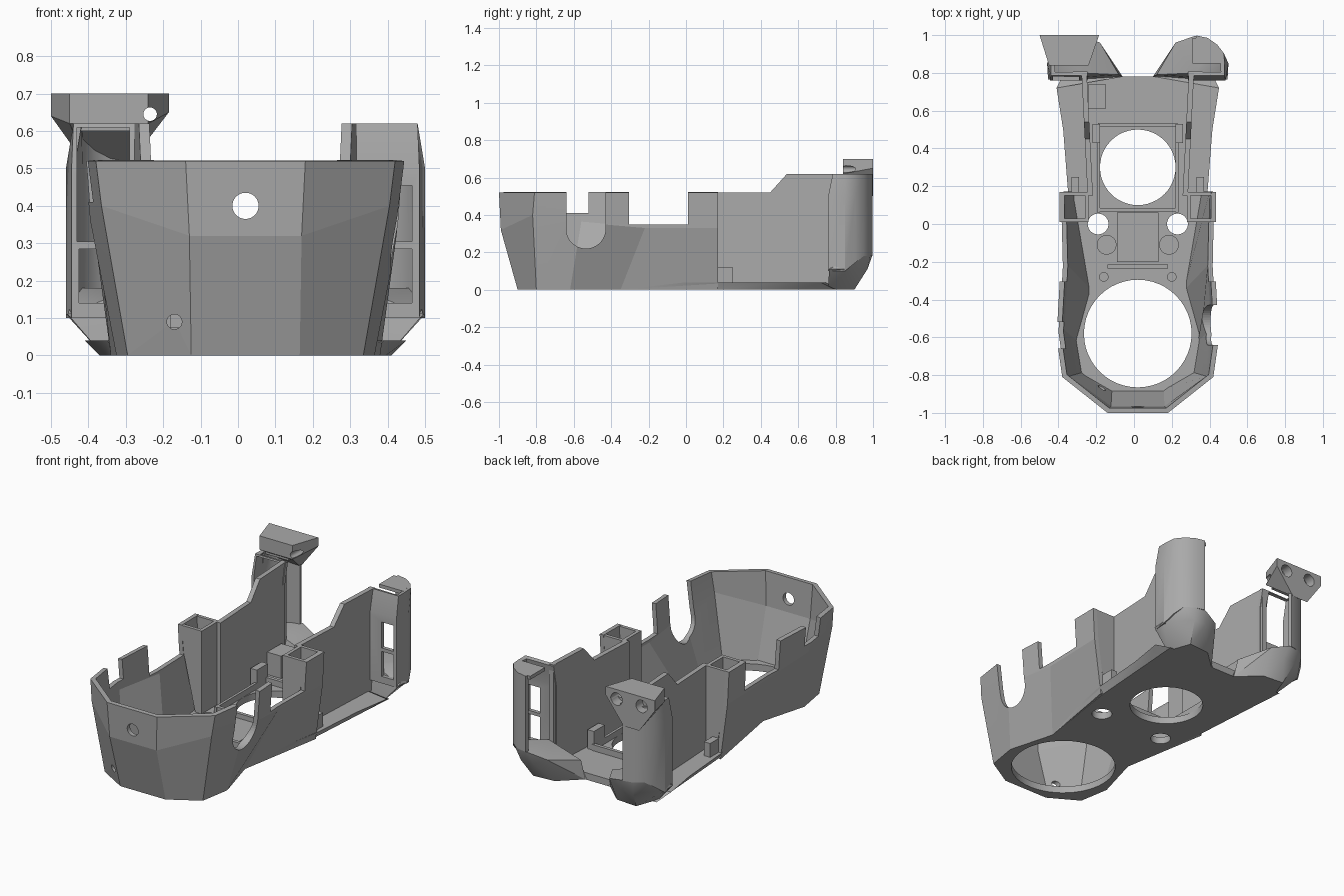
import bpy, bmesh, math
from mathutils import Vector

cube = bpy.data.objects.get("Cube")
if cube:
    bpy.data.objects.remove(cube)

CX = 0.02      # mid plane of the body
RIM = 0.52     # height of the front cup
grey = bpy.data.materials.new("matte grey")
grey.use_nodes = True
grey.diffuse_color = (0.4, 0.4, 0.4, 1)
grey.node_tree.nodes["Principled BSDF"].inputs["Base Color"].default_value = (0.4, 0.4, 0.4, 1)
parts = []


def add(name, bm, keep=True):
    me = bpy.data.meshes.new(name)
    bm.to_mesh(me)
    bm.free()
    ob = bpy.data.objects.new(name, me)
    bpy.context.collection.objects.link(ob)
    me.materials.append(grey)
    if keep:
        parts.append(ob)
    else:
        ob.hide_render = True
    return ob


def hull(name, pts, keep=True):
    bm = bmesh.new()
    for p in pts:
        bm.verts.new(p)
    bmesh.ops.convex_hull(bm, input=bm.verts)
    bmesh.ops.recalc_face_normals(bm, faces=bm.faces)
    return add(name, bm, keep)


def box(name, x0, x1, y0, y1, z0, z1, keep=True):
    return hull(name, [(x, y, z) for x in (x0, x1) for y in (y0, y1) for z in (z0, z1)], keep)


def side_box(name, s, x0, x1, *rest, keep=True):
    return box(name, CX + s * x0, CX + s * x1, *rest, keep=keep)


def cylinder(name, centre, r, depth, axis="Z", keep=False):
    bm = bmesh.new()
    bmesh.ops.create_cone(bm, cap_ends=True, segments=48, radius1=r, radius2=r, depth=depth)
    turn = Vector((0, 0, 1)).rotation_difference(
        Vector([float(a == axis) for a in "XYZ"])).to_matrix()
    bmesh.ops.rotate(bm, matrix=turn, verts=bm.verts)
    bmesh.ops.translate(bm, vec=centre, verts=bm.verts)
    return add(name, bm, keep)


def loft(name, rings, closed=False):
    """Join matching rings of points; a closed loft gets end caps."""
    bm = bmesh.new()
    rows = [[bm.verts.new(p) for p in ring] for ring in rings]
    n = len(rows[0])
    for a, b in zip(rows, rows[1:]):
        for i in range(n if closed else n - 1):
            j = (i + 1) % n
            bm.faces.new((a[i], a[j], b[j], b[i]))
    if closed:
        bm.faces.new(rows[0][::-1])
        bm.faces.new(rows[-1])
        bmesh.ops.recalc_face_normals(bm, faces=bm.faces)
    return add(name, bm)


def bake(ob):
    bpy.context.view_layer.update()
    deps = bpy.context.evaluated_depsgraph_get()
    me = bpy.data.meshes.new_from_object(ob.evaluated_get(deps))
    ob.modifiers.clear()
    ob.data = me


def thicken(ob, t):
    m = ob.modifiers.new("wall", "SOLIDIFY")
    m.thickness, m.offset, m.use_even_offset = t, -1, True
    bake(ob)


def cut(ob, cutters):
    for c in cutters:
        m = ob.modifiers.new("cut", "BOOLEAN")
        m.operation, m.solver, m.object = "DIFFERENCE", "EXACT", c
        bake(ob)
        bpy.data.objects.remove(c)


def both(half, heights):
    """Mirror a front-to-back half outline into a left-right ring."""
    pts = [(x, y, z) for (x, y), z in zip(half, heights)]
    return [(CX - x, y, z) for x, y, z in reversed(pts)] + [(CX + x, y, z) for x, y, z in pts]


# Faceted front cup, open at the back
foot = [(.145, -.9), (.315, -.8), (.345, -.62), (.27, -.35), (.36, .17)]
waist = [(.15, -.99), (.385, -.82), (.415, -.56), (.395, -.22), (.405, .17)]
rim = [(.16, -1), (.40, -.81), (.43, -.6), (.41, -.25), (.415, .17)]
cup = loft("front_cup", [both(foot, [0] * 5), both(waist, (.32, .4, .36, .33, .33)), both(rim, [RIM] * 5)])
thicken(cup, .026)
cutters = [cylinder("front_hole", (CX, -.95, .4), .035, .3, "Y"),
           cylinder("drain_hole", (-.17, -.85, .09), .02, .3, "Y"),
           side_box("left_slot", 1, .2, .6, -.64, -.43, .325, .7, keep=False),
           cylinder("left_slot_round", (CX + .4, -.535, .325), .105, .4, "X"),
           side_box("right_notch", -1, .2, .6, -.66, -.52, .41, .7, keep=False)]
cutters += [side_box("side_notch", s, .2, .6, -.305, .01, .35, .7, keep=False) for s in (-1, 1)]
cut(cup, cutters)

# Floor plate with openings
floor_low = foot[:4] + [(.345, .17), (.375, .6), (.39, .8), (.07, .78)]
floor_top = foot[:4] + [(.37, .18), (.395, .5), (.43, .72), (.09, .78)]
floor = loft("floor_plate", [both(floor_low, [0] * 8), both(floor_top, [.04] * 8)], True)
cut(floor, [cylinder("large_opening", (CX, -.58, 0), .285, .3),
            cylinder("rear_opening", (CX, .3, 0), .2, .3)]
    + [cylinder("screw_hole", (CX + s * .21, 0, 0), .055, .3) for s in (-1, 1)])

# Raised frame around the rear opening
for y in (.065, .515):
    box("frame_bar", CX - .21, CX + .21, y, y + .02, .035, .075)
box("cross_rib", CX - .16, CX + .16, -.235, -.215, .035, .075)
box("mid_pad", CX - .11, CX + .11, -.2, .06, .035, .05)
box("switch_block", -.24, -.15, .61, .74, .03, .17)

for s, side in ((1, "left"), (-1, "right")):
    def P(x, y, z):
        return (CX + s * x, y, z)

    side_box(side + "_frame_rail", s, .2, .215, .06, .53, .035, .075)
    side_box(side + "_clip", s, .2, .24, .43, .53, .03, .15)
    cylinder(side + "_boss", P(.18, -.28, .045), .025, .04, keep=True)
    cylinder(side + "_pad", P(.165, -.11, .045), .052, .025, keep=True)

    # Hollow tower behind the cup's side notch
    for tag, y in (("front", .01), ("back", .15)):
        grow = .03 * (tag == "back")
        hull(side + "_tower_" + tag, [P(x, yy, z) for yy in (y, y + .02) for x, z in
             ((.26, .03), (.30 + grow, .03), (.26, RIM), (.39 + grow / 2, RIM), (.375 + grow / 2, .36))])
    side_box(side + "_tower_inner", s, .26, .28, .01, .17, .03, RIM)
    side_box(side + "_foot_tab", s, .31, .35, .16, .25, .03, .12)

    # Thin side panel with a stepped top, leaning outward to the back
    profile = [(.15, .02), (.8, .02), (.8, .62), (.54, .62), (.45, RIM), (.15, RIM)]
    rows = [[P(x + .05 * y, y, z) for y, z in profile] for x in (.23, .258)]
    loft(side + "_side_panel", rows, True)

    # Rounded rear post: a curved shell open toward the middle
    path = [(.265, .76), (.465, .76), (.48, .85), (.455, .905), (.42, .95), (.37, .985), (.31, .998)]
    low = [P(x, y, .1 + .08 * max(0, min(1, (y - .85) * 10))) for x, y in path]
    mid = [P(x, y, .5) for x, y in path]
    top = [P(min(x, .46), max(y, .785), .62) for x, y in path]
    rings = [r[::s] for r in (low, mid, top)]
    post = loft(side + "_rear_post", rings)
    thicken(post, .022)
    slots = [side_box("low_slot", s, .37, .445, .7, .84, .14, .285, keep=False)]
    if s > 0:
        slots.append(side_box("high_slot", s, .37, .445, .7, .84, .305, .455, keep=False))
    else:
        slots.append(side_box("window", s, .31, .45, .7, .84, .305, .61, keep=False))
    cut(post, slots)
    hull(side + "_post_cap", [P(x, y, z) for z in (.6, .62) for x, y in
         ((.29, .85), (.455, .85), (.42, .94), (.36, .98), (.29, .985))])

    # Angled nozzle under the post
    hull(side + "_nozzle", [P(x, y, 0) for x, y in ((.08, .78), (.38, .76), (.33, .9), (.2, .89))]
         + [P(x, y, .11) for x, y in ((.1, .79), (.475, .765), (.48, .85), (.36, .97), (.28, .97))]
         + [P(x, y, .18) for x, y in ((.455, .905), (.42, .95), (.37, .985), (.3, .995), (.3, .8))]
         + [P(.2, .96, .15)])

# Flared bracket with two sockets on the right post
back = [(-.5, .7), (-.185, .7), (-.185, .65), (-.3, .5), (-.4, .5), (-.5, .64)]
front = [(-.45, .7), (-.24, .7), (-.24, .62), (-.45, .62)]
bracket = hull("rear_bracket", [(x, 1, z) for x, z in back] + [(x, .84, z) for x, z in front])
cut(bracket, [cylinder("socket", (x, 1, .645), .036, .12, "Y") for x in (-.415, -.255)]
    + [cylinder("through_hole", (-.235, .9, .645), .018, .4, "Y")])

# Soften only the round surfaces
for ob in parts:
    bpy.ops.object.select_all(action="DESELECT")
    ob.select_set(True)
    bpy.context.view_layer.objects.active = ob
    bpy.ops.object.shade_smooth_by_angle(angle=math.radians(5 if ob is cup else 30))
